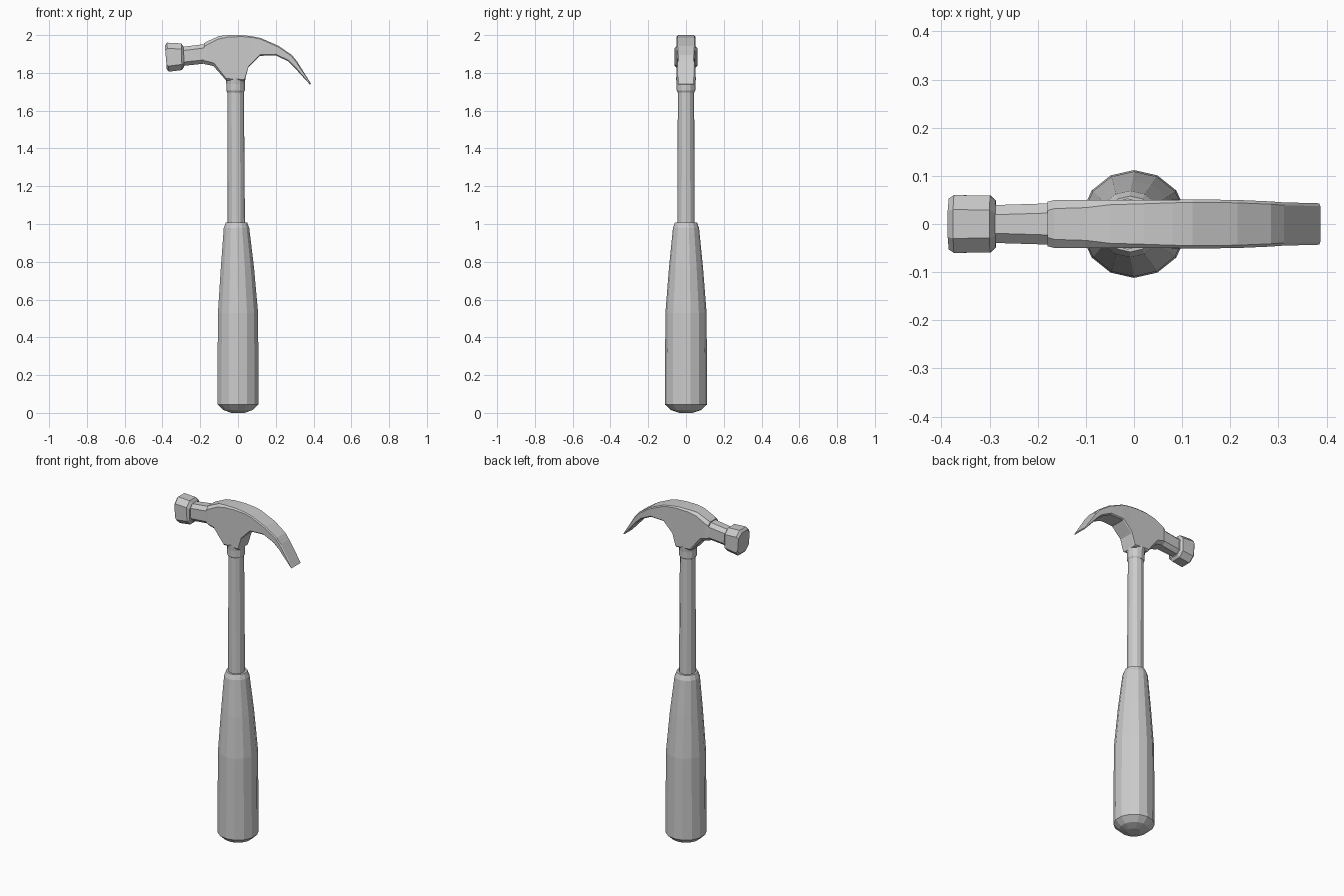
import bpy, bmesh
from math import sin, cos, pi
from mathutils import Vector


def skin(name, rings):
    """Bridge equal-length rings of points into a closed flat-shaded solid."""
    bm = bmesh.new()
    loops = [[bm.verts.new(p) for p in ring] for ring in rings]
    n = len(loops[0])
    for a, b in zip(loops, loops[1:]):
        for i in range(n):
            j = (i + 1) % n
            bm.faces.new((a[i], a[j], b[j], b[i]))
    bm.faces.new(loops[0])
    bm.faces.new(loops[-1])
    bmesh.ops.recalc_face_normals(bm, faces=bm.faces[:])
    mesh = bpy.data.meshes.new(name)
    bm.to_mesh(mesh)
    bm.free()
    ob = bpy.data.objects.new(name, mesh)
    bpy.context.collection.objects.link(ob)
    return ob


def lathe(name, profile, sides):
    """Profile of (radius, z, x centre) turned about a vertical axis."""
    return skin(name, [[(cx + r * sin(2 * pi * i / sides), r * cos(2 * pi * i / sides), z)
                        for i in range(sides)] for r, z, cx in profile])


def section(xt, zt, xb, zb, w, c):
    """Chamfered rectangle between a top and a bottom point, half width w."""
    top, bot = Vector((xt, 0, zt)), Vector((xb, 0, zb))
    h = (top - bot).length
    t = min(c, h * 0.3) / h
    pts = [(w - c, 0), (w, t), (w, 1 - t), (w - c, 1),
           (c - w, 1), (-w, 1 - t), (-w, t), (c - w, 0)]
    return [bot.lerp(top, v) + Vector((0, y, 0)) for y, v in pts]


# Rubber grip with domed butt
lathe("grip", [(0.035, 0.0, 0), (0.08, 0.015, 0), (0.112, 0.045, 0), (0.109, 0.53, 0),
               (0.09, 0.77, -0.003), (0.069, 0.98, -0.008), (0.058, 1.008, -0.008)], 14)

# Shaft
lathe("shaft", [(0.046, 0.98, -0.009), (0.043, 1.72, -0.012)], 12)

# Collar under the head
lathe("collar", [(0.044, 1.697, -0.013), (0.049, 1.706, -0.013),
                 (0.049, 1.742, -0.013), (0.053, 1.775, -0.013)], 12)

# Head body flowing into the curved claw
head = [(-0.18, 1.957, -0.18, 1.847, 0.046, 0.018),
        (-0.165, 1.966, -0.165, 1.844, 0.050, 0.018),
        (-0.10, 1.995, -0.13, 1.836, 0.050, 0.016),
        (-0.05, 2.0, -0.063, 1.76, 0.050, 0.010),
        (0.02, 2.0, 0.035, 1.757, 0.050, 0.008),
        (0.08, 1.993, 0.055, 1.83, 0.050, 0.006),
        (0.122, 1.984, 0.115, 1.89, 0.051, 0.006),
        (0.215, 1.943, 0.20, 1.893, 0.050, 0.006),
        (0.285, 1.895, 0.263, 1.862, 0.047, 0.006),
        (0.312, 1.862, 0.295, 1.832, 0.045, 0.006),
        (0.387, 1.742, 0.381, 1.738, 0.043, 0.006)]
skin("head_and_claw", [section(*s) for s in head])

# Neck between body and striking face
skin("neck", [section(-0.30, 1.937, -0.30, 1.836, 0.039, 0.020),
              section(-0.17, 1.953, -0.17, 1.850, 0.043, 0.020)])

# Striking face
face = [(-0.387, 1.945, -0.377, 1.818, 0.053, 0.026),
        (-0.376, 1.96, -0.366, 1.806, 0.060, 0.030),
        (-0.300, 1.956, -0.297, 1.815, 0.059, 0.030),
        (-0.288, 1.938, -0.286, 1.831, 0.048, 0.024)]
skin("striking_face", [section(*s) for s in face])
